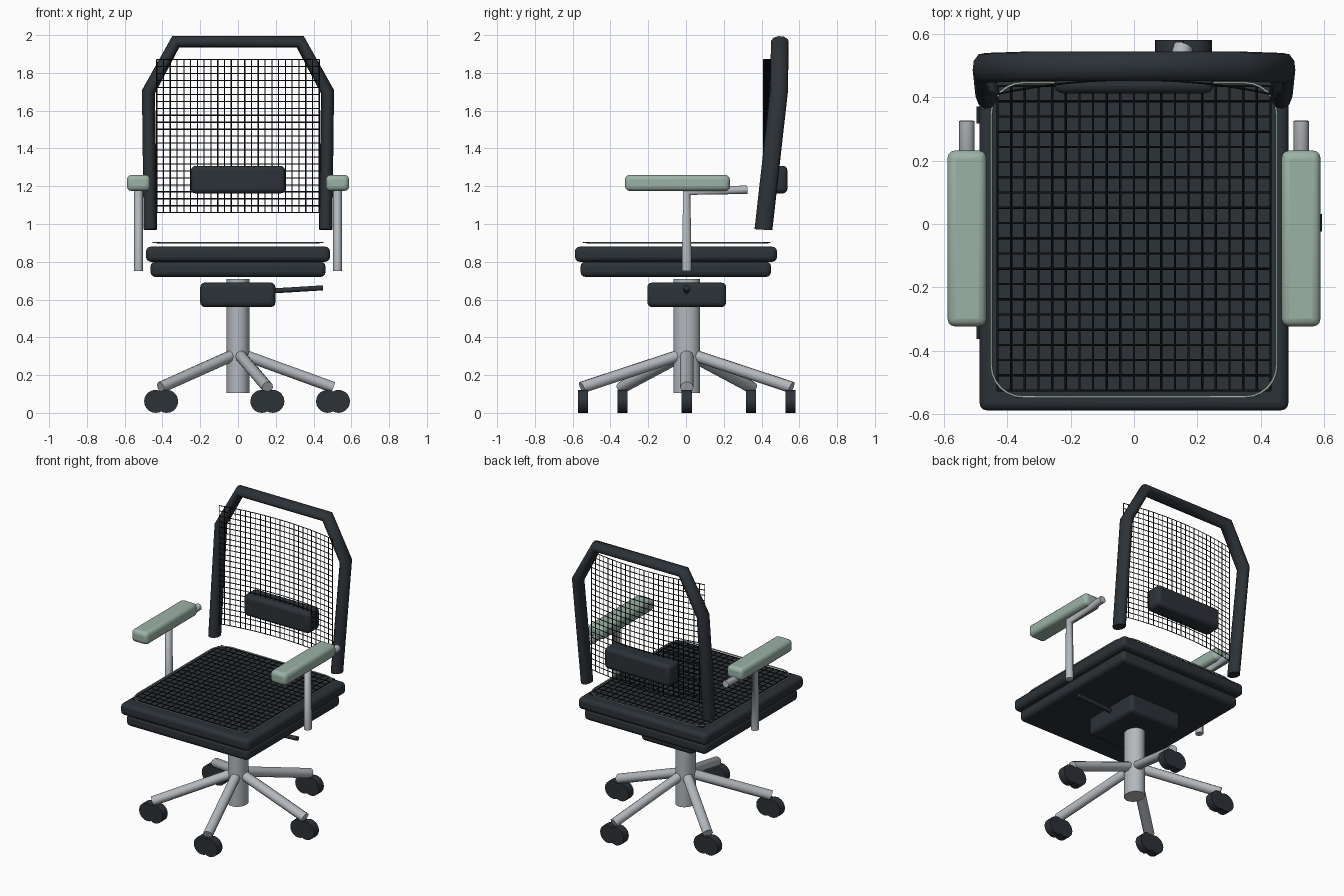
import bpy, math
from mathutils import Vector

if "Cube" in bpy.data.objects:
    bpy.data.objects.remove(bpy.data.objects["Cube"])


def mat(name, *rgb):
    m = bpy.data.materials.new(name)
    m.diffuse_color = (*rgb, 1)
    m.use_nodes = True
    m.node_tree.nodes["Principled BSDF"].inputs["Base Color"].default_value = m.diffuse_color
    return m


DARK = mat("charcoal", 0.025, 0.032, 0.039)
METAL = mat("metal", 0.45, 0.48, 0.51)
SAGE = mat("sage", 0.33, 0.45, 0.38)
BLACK = mat("mesh_black", 0.006, 0.007, 0.008)


def box(name, lo, hi, m, bevel=0.025):
    """Rounded box between two corners."""
    lo, hi = Vector(lo), Vector(hi)
    bpy.ops.mesh.primitive_cube_add(size=1, location=(lo + hi) / 2)
    o = bpy.context.object
    o.name = name
    o.scale = hi - lo
    bpy.ops.object.transform_apply(location=False, rotation=False, scale=True)
    b = o.modifiers.new("bevel", 'BEVEL')
    b.width, b.segments = bevel, 3
    o.data.materials.append(m)
    bpy.ops.object.shade_smooth_by_angle(angle=math.radians(40))
    return o


def cyl(name, loc, r, depth, m, verts=24, rot=(0, 0, 0), sy=1.0):
    bpy.ops.mesh.primitive_cylinder_add(vertices=verts, radius=r, depth=depth,
                                        location=loc, rotation=rot)
    o = bpy.context.object
    o.name = name
    o.scale.y = sy
    o.data.materials.append(m)
    bpy.ops.object.shade_smooth_by_angle(angle=math.radians(40))
    return o


def tubes(name, paths, r, m, sy=1.0, res=3, cyclic=False):
    """Swept tubes along polylines; sy stretches the section along y."""
    cu = bpy.data.curves.new(name, 'CURVE')
    cu.dimensions = '3D'
    cu.bevel_depth, cu.bevel_resolution = r, res
    cu.use_fill_caps = True
    for pts in paths:
        s = cu.splines.new('POLY')
        s.points.add(len(pts) - 1)
        for p, (x, y, z) in zip(s.points, pts):
            p.co = (x, y / sy, z, 1)
        s.use_cyclic_u = cyclic
    o = bpy.data.objects.new(name, cu)
    o.scale.y = sy
    cu.materials.append(m)
    bpy.context.collection.objects.link(o)
    return o


def lerp(a, b, n):
    return [a + (b - a) * i / n for i in range(n + 1)]


# Seat cushion and tray
box("seat_cushion", (-0.487, -0.588, 0.80), (0.487, 0.482, 0.88), DARK)
box("seat_tray", (-0.463, -0.558, 0.72), (0.463, 0.45, 0.80), DARK)

# Seat mesh and rounded trim line
xs, ys = lerp(-0.43, 0.43, 20), lerp(-0.525, 0.435, 20)
tubes("seat_mesh", [[(x, ys[0], 0.9), (x, ys[-1], 0.9)] for x in xs] +
      [[(xs[0], y, 0.9), (xs[-1], y, 0.9)] for y in ys], 0.0035, BLACK, res=0)
trim = []
for k, (cx, cy) in enumerate([(0.35, 0.345), (-0.35, 0.345), (-0.35, -0.445), (0.35, -0.445)]):
    for i in range(7):
        a = math.pi / 2 * (k + i / 6)
        trim.append((cx + 0.1 * math.cos(a), cy + 0.1 * math.sin(a), 0.902))
tubes("seat_trim", [trim], 0.004, SAGE, res=1, cyclic=True)

# Backrest frame
half = [(0.464, 0.41, 0.97), (0.474, 0.492, 1.70), (0.33, 0.497, 1.964)]
frame = half + [(-x, y, z) for x, y, z in reversed(half)]
tubes("back_frame", [frame], 0.036, DARK, sy=1.33)


# Backrest mesh, wrapping forward at the sides
def back(x, z):
    return (x, 0.455 - 0.045 * (x / 0.43) ** 2, z)


xs, zs = lerp(-0.43, 0.43, 24), lerp(1.06, 1.87, 22)
tubes("back_mesh", [[back(x, zs[0]), back(x, zs[-1])] for x in xs] +
      [[back(x, z) for x in xs[::2]] for z in zs], 0.003, BLACK, res=0)

# Lumbar pad
box("lumbar_pad", (-0.25, 0.412, 1.162), (0.25, 0.537, 1.308), DARK)

# Armrests
for side, s in (("left", -1), ("right", 1)):
    x0, x1 = sorted((s * 0.465, s * 0.588))
    box(side + "_arm_pad", (x0, -0.323, 1.175), (x1, 0.232, 1.26), SAGE)
    x = s * 0.527
    tubes(side + "_arm_support", [[(x, 0.004, 0.75), (x, 0.004, 1.17), (x, 0.325, 1.182)]],
          0.024, METAL, sy=1.15)

# Tilt mechanism, lever and gas column
box("tilt_mechanism", (-0.2, -0.205, 0.56), (0.198, 0.213, 0.69), DARK)
tubes("lever", [[(0.17, 0.004, 0.645), (0.45, 0.004, 0.662)]], 0.014, DARK, sy=1.15)
cyl("column", (0, 0.004, 0.4075), 0.061, 0.605, METAL, sy=1.16)

# Five-star base with twin-wheel casters
for i in range(5):
    a = i * math.tau / 5
    c, s = math.cos(a), math.sin(a) * 1.155
    tubes(f"base_leg_{i}", [[(0.03 * c, 0.004 + 0.03 * s, 0.307),
                             (0.505 * c, 0.004 + 0.505 * s, 0.135)]], 0.031, METAL, sy=1.15)
    for k in (-1, 1):
        cyl(f"caster_{i}_{k}", (0.503 * c + 0.029 * k, 0.004 + 0.5 * s, 0.061),
            0.061, 0.054, DARK, verts=20, rot=(math.pi / 2, 0, 0))
